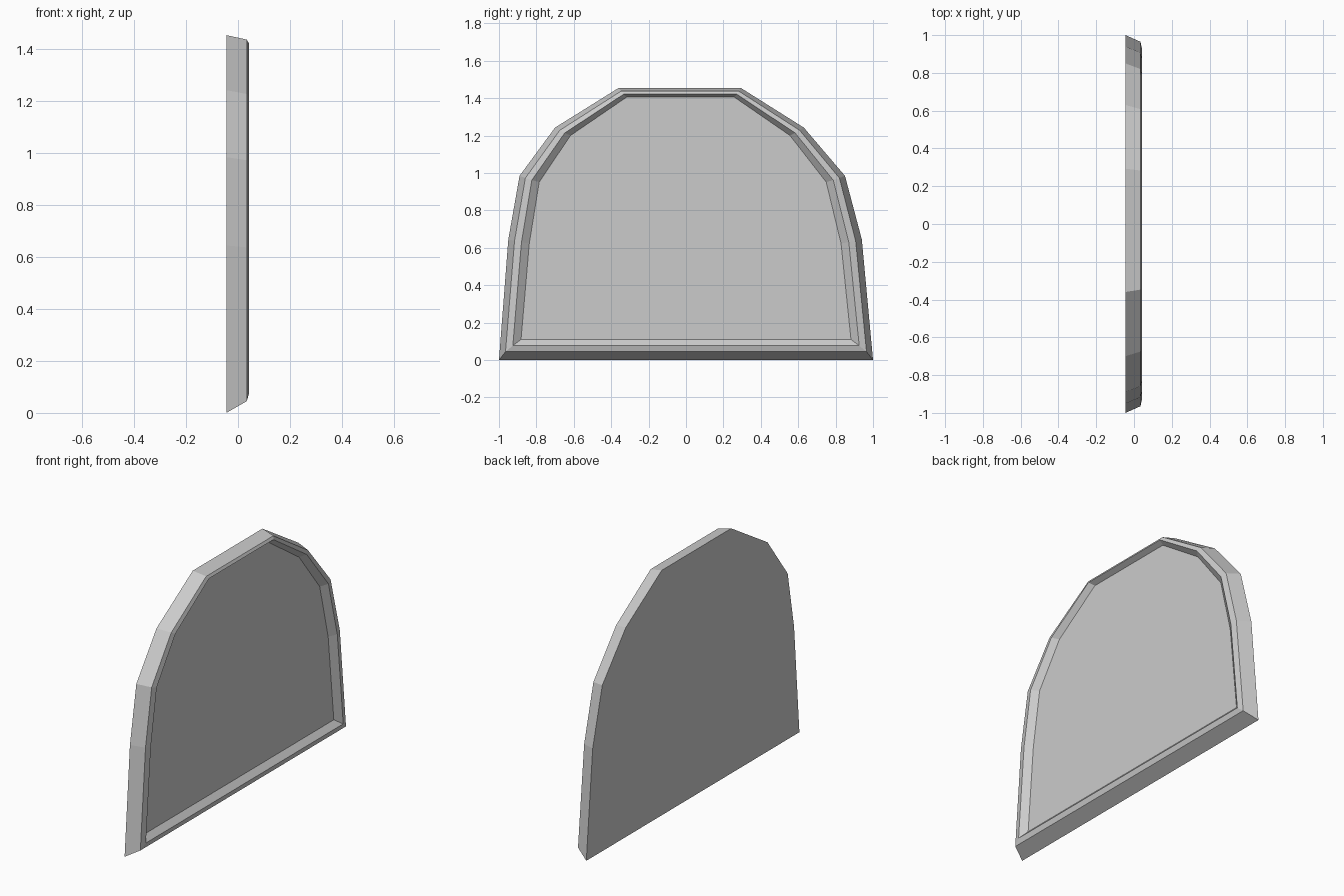
import bpy
import bmesh

cube = bpy.data.objects.get("Cube")
if cube:
    bpy.data.objects.remove(cube, do_unlink=True)

# Plain grey for the whole panel
grey = bpy.data.materials.new("plain_grey")
grey.use_nodes = True
colour = (0.6, 0.6, 0.6, 1.0)
grey.diffuse_color = colour
grey.node_tree.nodes["Principled BSDF"].inputs["Base Color"].default_value = colour

# Arched outline (y, z) of the flat back
outline = [(-1, 0), (1, 0), (0.94, 0.645), (0.85, 0.985), (0.63, 1.243),
           (0.293, 1.455), (-0.36, 1.455), (-0.7, 1.243), (-0.89, 0.985),
           (-0.95, 0.645)]

# Each step towards the front: depth x, width scale, height scale, bottom edge
steps = [
    (-0.045, 1, 1, 0),              # back
    (0.034, 0.965, 0.988, 0.045),   # outer edge of rim
    (0.043, 0.926, 0.977, 0.077),   # ridge of rim
    (0.012, 0.882, 0.966, 0.11),    # recessed floor
]

# Loft the rings, then cap the back and the floor
bm = bmesh.new()
rings = [[bm.verts.new((x, y * wide, max(bottom, z * high))) for y, z in outline]
         for x, wide, high, bottom in steps]
count = len(outline)
for a, b in zip(rings, rings[1:]):
    for i in range(count):
        j = (i + 1) % count
        bm.faces.new((a[i], a[j], b[j], b[i]))
bm.faces.new(reversed(rings[0]))
bm.faces.new(rings[-1])
bmesh.ops.recalc_face_normals(bm, faces=bm.faces)

mesh = bpy.data.meshes.new("arched_panel")
bm.to_mesh(mesh)
bm.free()
mesh.materials.append(grey)
panel = bpy.data.objects.new("arched_panel", mesh)
bpy.context.collection.objects.link(panel)
